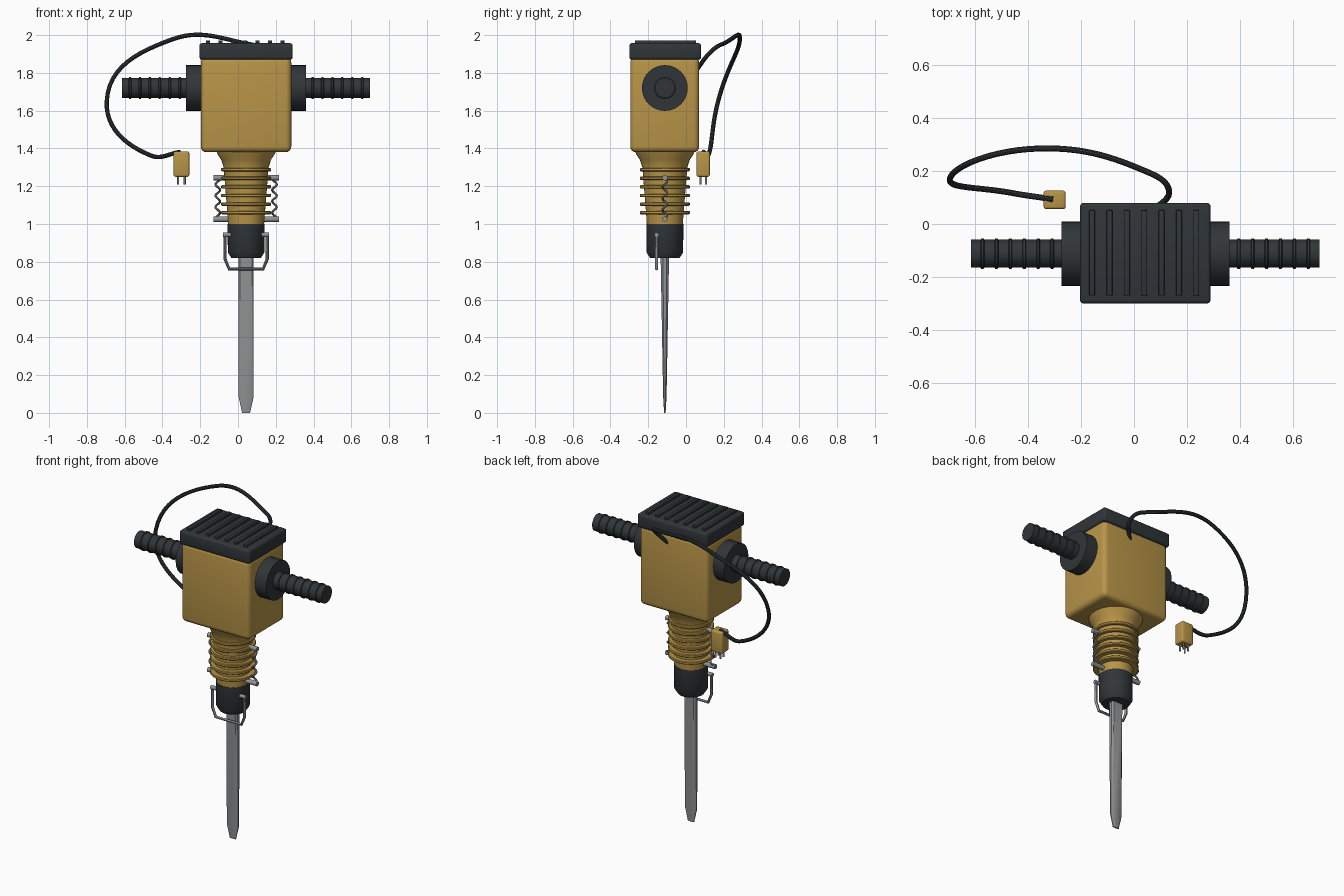
import bpy, bmesh, math
from mathutils import Vector

if "Cube" in bpy.data.objects:
    bpy.data.objects.remove(bpy.data.objects["Cube"])

CX, CY = 0.043, -0.112  # main tool axis


def material(name, rgb):
    m = bpy.data.materials.new(name)
    m.diffuse_color = (*rgb, 1)
    m.use_nodes = True
    m.node_tree.nodes["Principled BSDF"].inputs["Base Color"].default_value = m.diffuse_color
    return m


OCHRE = material("ochre", (0.48, 0.30, 0.065))
DARK = material("dark_rubber", (0.03, 0.036, 0.04))
STEEL = material("steel", (0.28, 0.29, 0.30))


def finish(bm, name, mat):
    bmesh.ops.recalc_face_normals(bm, faces=bm.faces)
    me = bpy.data.meshes.new(name)
    bm.to_mesh(me)
    bm.free()
    me.materials.append(mat)
    ob = bpy.data.objects.new(name, me)
    bpy.context.collection.objects.link(ob)
    smooth(ob)
    return ob


def smooth(ob):
    bpy.ops.object.select_all(action='DESELECT')
    ob.select_set(True)
    bpy.context.view_layer.objects.active = ob
    bpy.ops.object.shade_smooth_by_angle(angle=math.radians(35))


def box(name, lo, hi, mat, bevel=0.0, segs=3):
    lo, hi = Vector(lo), Vector(hi)
    bm = bmesh.new()
    bmesh.ops.create_cube(bm, size=1)
    for v in bm.verts:
        v.co = Vector([(lo[i] + hi[i]) / 2 + v.co[i] * (hi[i] - lo[i]) for i in range(3)])
    if bevel:
        bmesh.ops.bevel(bm, geom=bm.edges[:], offset=bevel, segments=segs,
                        profile=0.5, affect='EDGES')
    return finish(bm, name, mat)


def lathe(name, profile, mat, origin, axis='Z', sides=40):
    """Closed solid from (radius, height) points along an axis."""
    bm = bmesh.new()
    loops = []
    for r, h in profile:
        ring = []
        for i in range(sides):
            a = 2 * math.pi * i / sides
            c, s = r * math.cos(a), r * math.sin(a)
            co = Vector((c, s, h)) if axis == 'Z' else Vector((h, c, s))
            ring.append(bm.verts.new(co + Vector(origin)))
        loops.append(ring)
    for a, b in zip(loops, loops[1:]):
        for i in range(sides):
            j = (i + 1) % sides
            bm.faces.new((a[i], a[j], b[j], b[i]))
    bm.faces.new(loops[0])
    bm.faces.new(loops[-1])
    return finish(bm, name, mat)


def tube(name, pts, r, mat, spline='POLY', res=10):
    cu = bpy.data.curves.new(name, 'CURVE')
    cu.dimensions = '3D'
    cu.bevel_depth, cu.bevel_resolution = r, 3
    cu.resolution_u, cu.use_fill_caps = res, True
    sp = cu.splines.new(spline)
    if spline == 'BEZIER':
        sp.bezier_points.add(len(pts) - 1)
        for p, co in zip(sp.bezier_points, pts):
            p.co = co
            p.handle_left_type = p.handle_right_type = 'AUTO'
    else:
        sp.points.add(len(pts) - 1)
        for p, co in zip(sp.points, pts):
            p.co = (*co, 1)
    cu.materials.append(mat)
    ob = bpy.data.objects.new(name, cu)
    bpy.context.collection.objects.link(ob)
    bpy.ops.object.select_all(action='DESELECT')
    ob.select_set(True)
    bpy.context.view_layer.objects.active = ob
    bpy.ops.object.convert(target='MESH')
    smooth(bpy.context.object)


# motor housing and ribbed lid
box("motor_housing", (-0.197, -0.295, 1.38), (0.282, 0.07, 1.885), OCHRE, 0.03, 4)
box("lid", (-0.204, -0.300, 1.87), (0.289, 0.08, 1.958), DARK, 0.014, 3)
for i in range(7):
    x = -0.158 + i * 0.0655
    box("lid_rib", (x - 0.011, -0.27, 1.945), (x + 0.011, 0.053, 1.972), DARK, 0.004, 2)

# handles: flange, grip and raised grip rings on each side
for s in (-1, 1):
    o = (CX, CY, 1.72)
    lathe("handle_flange", [(0.121, s * 0.20), (0.121, s * 0.317)], DARK, o, 'X')
    prof = [(0.053, s * 0.30)]
    for i in range(6):
        h = 0.345 + i * 0.0525
        prof += [(0.053, s * h), (0.058, s * (h + 0.003)),
                 (0.058, s * (h + 0.011)), (0.053, s * (h + 0.014))]
    lathe("handle_grip", prof + [(0.053, s * 0.657)], DARK, o, 'X', 32)

# tapered neck with cooling fins
lathe("neck", [(0.095, 0.99), (0.098, 1.04), (0.115, 1.25), (0.119, 1.30),
               (0.132, 1.34), (0.152, 1.37), (0.162, 1.40)], OCHRE, (CX, CY, 0))
for i in range(6):
    z = 1.06 + i * 0.0455
    lathe("neck_fin", [(0.09, z - 0.009), (0.128, z - 0.009), (0.132, z - 0.005),
                       (0.132, z + 0.005), (0.128, z + 0.009), (0.09, z + 0.009)],
          OCHRE, (CX, CY, 0))

# chuck
lathe("chuck", [(0.078, 0.82), (0.097, 0.85), (0.098, 1.0)], DARK, (CX, CY, 0))

# chisel: eight-sided bar tapering to a flat edge
bm = bmesh.new()
rows = []
for z, hx, hy in ((0.0, 0.021, 0.004), (0.085, 0.04, 0.009), (0.86, 0.04, 0.023)):
    cx, cy = hx * 0.78, hy * 0.45
    rows.append([bm.verts.new((CX + x, CY + y, z)) for x, y in
                 ((hx, -cy), (hx, cy), (cx, hy), (-cx, hy),
                  (-hx, cy), (-hx, -cy), (-cx, -hy), (cx, -hy))])
for a, b in zip(rows, rows[1:]):
    for i in range(8):
        bm.faces.new((a[i], a[(i + 1) % 8], b[(i + 1) % 8], b[i]))
bm.faces.new(rows[0])
bm.faces.new(rows[-1])
finish(bm, "chisel", STEEL)

# side springs between pairs of pins
for s in (-1, 1):
    for z in (1.025, 1.245):
        lathe("spring_pin", [(0.0145, s * 0.09), (0.0145, s * 0.173)], STEEL, (CX, CY, z), 'X', 16)
    coil = []
    for i in range(57):
        a = 2 * math.pi * i / 56 * 3.5
        coil.append((CX + s * (0.15 + 0.012 * math.cos(a)), CY + 0.012 * math.sin(a),
                     1.03 + 0.21 * i / 56))
    tube("side_spring", coil, 0.006, STEEL)
    # retainer pivots
    lathe("retainer_pivot", [(0.012, s * 0.075), (0.012, s * 0.122)], STEEL,
          (CX, -0.155, 0.943), 'X', 16)

# wire retainer under the chuck
tube("bit_retainer", [(CX + x, -0.155, z) for x, z in
     ((-0.112, 0.943), (-0.112, 0.815), (-0.09, 0.762), (0.09, 0.762),
      (0.112, 0.815), (0.112, 0.943))], 0.0085, STEEL)

# power cord
tube("power_cord", [(0.07, 0.045, 1.80), (0.13, 0.135, 1.915), (0.03, 0.205, 1.958),
                    (-0.35, 0.285, 1.977), (-0.695, 0.17, 1.65), (-0.46, 0.117, 1.362),
                    (-0.305, 0.093, 1.382)], 0.0115, DARK, 'BEZIER', 12)

# plug with prongs
box("plug", (-0.341, 0.056, 1.25), (-0.258, 0.126, 1.385), OCHRE, 0.01, 3)
for x in (-0.317, -0.282):
    for y in (0.076, 0.106):
        lathe("plug_prong", [(0.0055, 1.21), (0.0055, 1.26)], STEEL, (x, y, 0), 'Z', 12)
